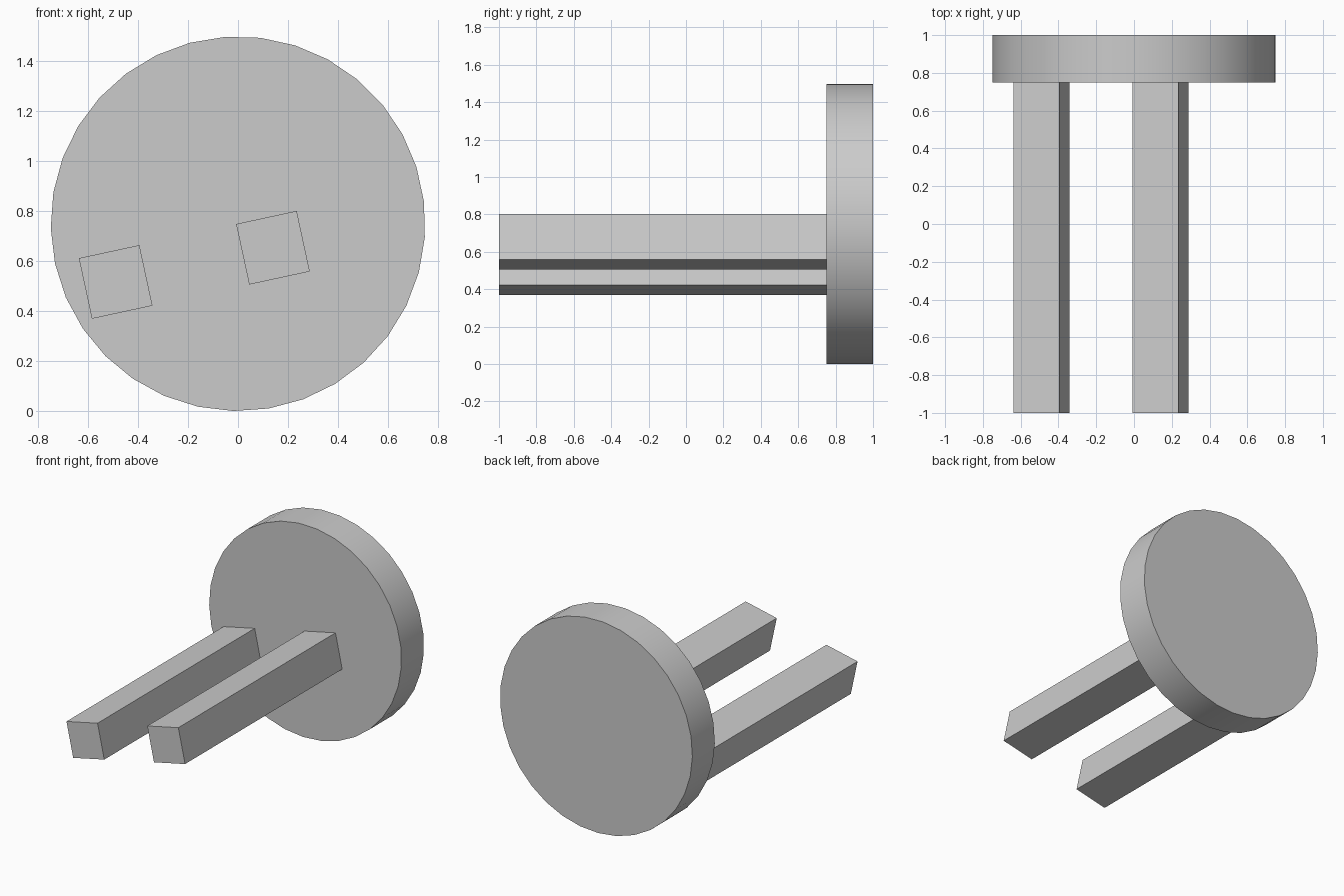
import bpy
import bmesh
from math import cos, sin, radians, tau, sqrt

cube = bpy.data.objects.get("Cube")
if cube:
    bpy.data.objects.remove(cube, do_unlink=True)

# One plain grey for the whole model
grey = bpy.data.materials.new("plain_grey")
grey.use_nodes = True
colour = (0.6, 0.6, 0.6, 1)
grey.diffuse_color = colour
grey.node_tree.nodes["Principled BSDF"].inputs["Base Color"].default_value = colour


def prism(name, sides, radius, turn, x, z, front, back):
    """Regular polygon in the xz plane, extruded from front to back along y."""
    bm = bmesh.new()
    angles = [radians(turn) + tau * i / sides for i in range(sides)]
    ring = [bm.verts.new((x + radius * cos(a), front, z + radius * sin(a))) for a in angles]
    cap = bm.faces.new(ring)
    result = bmesh.ops.extrude_face_region(bm, geom=[cap], use_keep_orig=True)
    moved = [v for v in result["geom"] if isinstance(v, bmesh.types.BMVert)]
    bmesh.ops.translate(bm, verts=moved, vec=(0, back - front, 0))
    bmesh.ops.recalc_face_normals(bm, faces=bm.faces)
    mesh = bpy.data.meshes.new(name)
    bm.to_mesh(mesh)
    bm.free()
    mesh.materials.append(grey)
    obj = bpy.data.objects.new(name, mesh)
    bpy.context.collection.objects.link(obj)
    return obj


# Round base plate with a smooth rim
plate = prism("round_plate", 33, 0.75, 6.75, 0, 0.75, 0.75, 1)
bpy.ops.object.select_all(action="DESELECT")
plate.select_set(True)
bpy.context.view_layer.objects.active = plate
bpy.ops.object.shade_smooth_by_angle(angle=radians(30))

# Two square prongs, tilted together
for name, x, z in (("right_prong", -0.49, 0.517), ("left_prong", 0.14, 0.654)):
    prism(name, 4, 0.248 / sqrt(2), 45 + 12.2, x, z, -1, 0.75)
